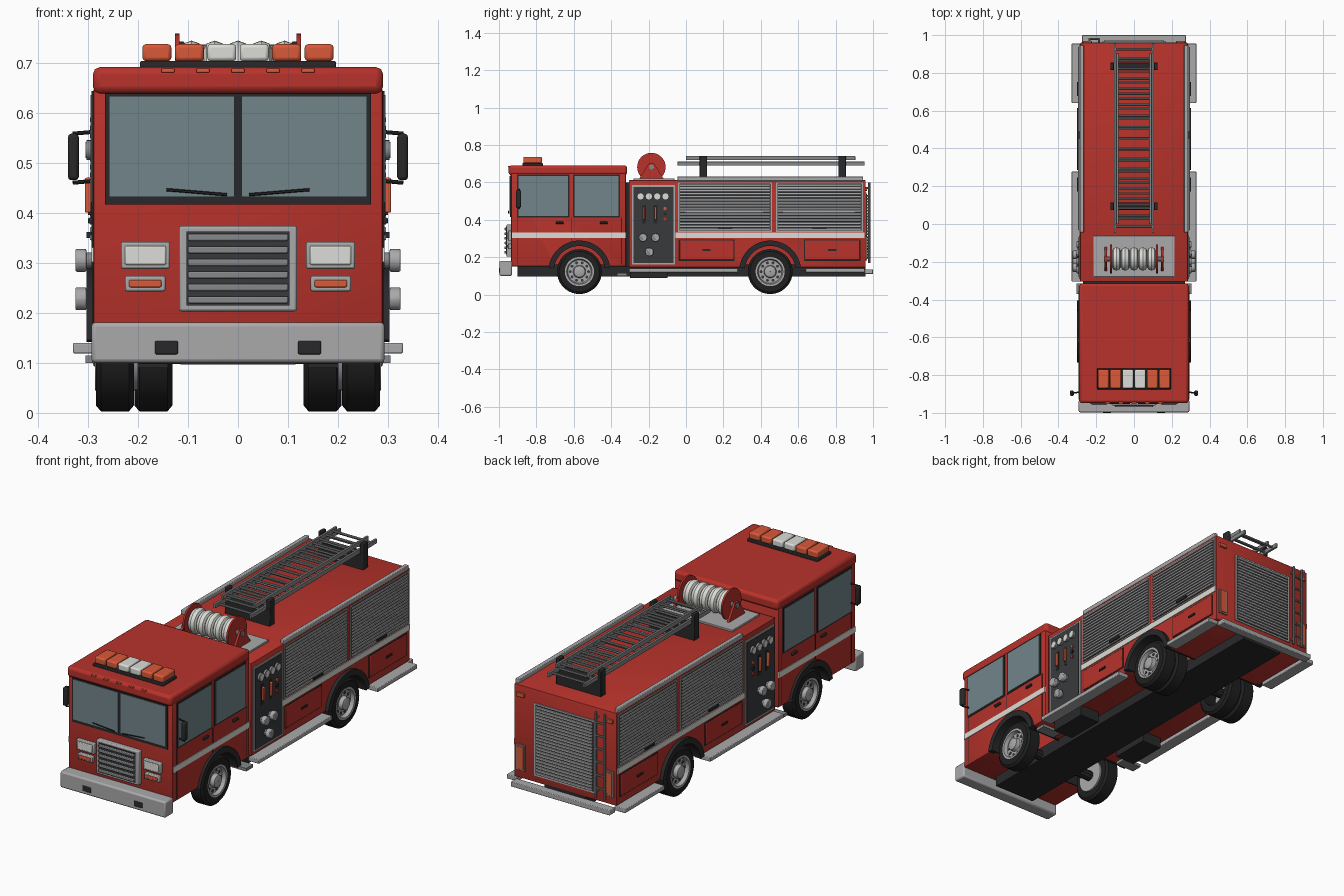
import bpy, bmesh, math
from mathutils import Vector, Matrix

old = bpy.data.objects.get("Cube")
if old:
    bpy.data.objects.remove(old, do_unlink=True)


def material(name, r, g, b, rough=0.5):
    m = bpy.data.materials.new(name)
    m.use_nodes = True
    m.diffuse_color = (r, g, b, 1)
    bsdf = m.node_tree.nodes["Principled BSDF"]
    bsdf.inputs["Base Color"].default_value = (r, g, b, 1)
    bsdf.inputs["Roughness"].default_value = rough
    return m


RED = material("fire red", 0.48, 0.032, 0.024)
SILVER = material("silver", 0.40, 0.40, 0.41)
STEEL = material("dull steel", 0.24, 0.245, 0.25)
WHITE = material("off white", 0.72, 0.72, 0.68)
ORANGE = material("lamp orange", 0.70, 0.10, 0.04)
GLASS = material("window glass", 0.17, 0.235, 0.255)
BLACK = material("black trim", 0.022, 0.022, 0.024)
RUBBER = material("rubber", 0.014, 0.014, 0.015)
CHARCOAL = material("charcoal panel", 0.04, 0.042, 0.045)
made = []


def finish(name, bm, mat, mirror=False, bevel=0, array=None):
    bmesh.ops.recalc_face_normals(bm, faces=bm.faces)
    me = bpy.data.meshes.new(name)
    bm.to_mesh(me)
    bm.free()
    me.materials.append(mat)
    ob = bpy.data.objects.new(name, me)
    bpy.context.collection.objects.link(ob)
    if bevel:
        b = ob.modifiers.new("bevel", "BEVEL")
        b.width, b.segments = bevel, 2
    if array:
        a = ob.modifiers.new("array", "ARRAY")
        a.use_relative_offset, a.use_constant_offset = False, True
        a.count, a.constant_offset_displace = array[0], array[1]
    if mirror:
        ob.modifiers.new("mirror", "MIRROR").use_mirror_merge = False
    made.append(ob)
    return ob


def box(name, x, y, z, mat, **kw):
    bm = bmesh.new()
    size = [b - a for a, b in (x, y, z)]
    mid = [(a + b) / 2 for a, b in (x, y, z)]
    bmesh.ops.create_cube(bm, size=1, matrix=Matrix.Translation(mid) @ Matrix.Diagonal((*size, 1)))
    return finish(name, bm, mat, **kw)


def rod(name, p, q, r, mat, seg=10, **kw):
    p, q = Vector(p), Vector(q)
    bm = bmesh.new()
    turn = (q - p).to_track_quat("Z", "Y").to_matrix().to_4x4()
    bmesh.ops.create_cone(bm, cap_ends=True, segments=seg, radius1=r, radius2=r, depth=(q - p).length,
                          matrix=Matrix.Translation((p + q) / 2) @ turn)
    return finish(name, bm, mat, **kw)


def lathe(name, profile, y, z, mat, start=0, sweep=360, steps=36, **kw):
    """Turn a closed (x, radius) outline about an axis along x."""
    bm = bmesh.new()
    a = math.radians(start)
    vs = [bm.verts.new((x, y + r * math.cos(a), z + r * math.sin(a))) for x, r in profile]
    edges = [bm.edges.new((vs[i - 1], vs[i])) for i in range(len(vs))]
    full = sweep == 360
    if not full:
        bm.faces.new(vs)
    bmesh.ops.spin(bm, geom=edges if full else edges + bm.faces[:], cent=(0, y, z), axis=(1, 0, 0),
                   angle=math.radians(sweep), steps=steps, use_merge=full)
    bmesh.ops.remove_doubles(bm, verts=bm.verts, dist=1e-5)
    return finish(name, bm, mat, **kw)


def ring(x0, x1, r0, r1):
    return [(x0, r0), (x1, r0), (x1, r1), (x0, r1)]


AXLES = {"front": -0.57, "rear": 0.45}
HUB = 0.123

# Main bodies with wheel wells cut out
cab = box("cab_body", (-.29, .29), (-.935, -.32), (.15, .65), RED, bevel=.008)
rear = box("rear_body", (-.285, .285), (-.305, .96), (.145, .612), RED, bevel=.005)
for body, y in ((cab, AXLES["front"]), (rear, AXLES["rear"])):
    for s in (-1, 1):
        cutter = rod("well_cutter", (s * .1, y, HUB), (s * .4, y, HUB), .145, RED, seg=40)
        cutter.hide_render = True
        cut = body.modifiers.new("well", "BOOLEAN")
        cut.operation, cut.object, cut.solver = "DIFFERENCE", cutter, "EXACT"
        bpy.context.view_layer.objects.active = body
        for m in [m.name for m in body.modifiers]:
            bpy.ops.object.modifier_apply(modifier=m)
        made.remove(cutter)
        bpy.data.objects.remove(cutter, do_unlink=True)

box("cab_roof", (-.29, .29), (-.948, -.315), (.638, .691), RED, bevel=.014)
box("cab_gap", (-.27, .27), (-.325, -.3), (.15, .6), BLACK)
box("chassis", (-.115, .115), (-.9, .96), (.097, .16), BLACK)
box("under_tank", (.14, .25), (-.3, -.1), (.09, .15), BLACK, mirror=True)

# Wheels, with doubled rear tyres
TYRE = [(-.038, .075), (-.038, .108), (-.028, .12), (.028, .12), (.038, .108), (.038, .075)]
for place, y in AXLES.items():
    for i, x in enumerate((.246, .169) if place == "rear" else (.246,)):
        lathe(f"{place}_tyre_{i}", [(x + a, r) for a, r in TYRE], y, HUB, RUBBER, mirror=True)
    rim = [(.2, .001), (.2, .078), (.286, .078), (.286, .068), (.268, .062), (.268, .034),
           (.288, .03), (.292, .018), (.292, .001)]
    lathe(f"{place}_rim", rim, y, HUB, SILVER, mirror=True)
    for k in range(10):
        a = k * math.tau / 10
        dy, dz = .049 * math.cos(a), .049 * math.sin(a)
        rod(f"{place}_rim_hole_{k}", (.266, y + dy, HUB + dz), (.27, y + dy, HUB + dz), .008, CHARCOAL,
            mirror=True)
    rod(f"{place}_axle", (-.2, y, HUB), (.2, y, HUB), .025, BLACK)
    lathe(f"{place}_fender", ring(.27, .303, .137, .166), y, HUB, BLACK, 8, 164, 24, mirror=True)
    lathe(f"{place}_well_liner", ring(.11, .28, .139, .146), y, HUB, BLACK, 8, 164, 24, mirror=True)

# Windscreen and wipers
box("windscreen_frame", (-.266, .266), (-.94, -.93), (.416, .638), BLACK)
box("windscreen", (.007, .258), (-.943, -.935), (.431, .633), GLASS, mirror=True)
for s, tip in ((-1, -.143), (1, .143)):
    rod(f"wiper_{s}", (s * .022, -.95, .436), (tip, -.95, .446), .003, BLACK, seg=6)

# Cab sides
for name, y0, y1, handle in (("front", -.895, -.632, -.675), ("back", -.597, -.362, -.44)):
    box(f"{name}_window_frame", (.286, .2925), (y0 - .008, y1 + .008), (.412, .643), BLACK, mirror=True)
    box(f"{name}_window", (.287, .2945), (y0, y1), (.42, .635), GLASS, mirror=True)
    box(f"{name}_door_handle", (.288, .3), (handle - .02, handle + .02), (.378, .39), BLACK, mirror=True,
        bevel=.003)
for i, (y, z) in enumerate(((-.614, .285), (-.9, .16), (-.345, .16))):
    box(f"door_seam_{i}", (.286, .2912), (y - .002, y + .002), (z, .412), BLACK, mirror=True)
box("cab_stripe", (.286, .293), (-.93, -.322), (.302, .331), WHITE, mirror=True)
box("body_stripe", (.28, .289), (-.055, .955), (.302, .331), WHITE, mirror=True)
box("cab_step", (.2, .305), (-.37, -.315), (.1, .115), STEEL, mirror=True)

# Mirrors
box("mirror_housing", (.318, .34), (-.91, -.882), (.465, .558), BLACK, mirror=True, bevel=.007)
for z in (.46, .558):
    rod(f"mirror_arm_{z}", (.285, -.89, z + .004), (.33, -.895, z), .004, BLACK, seg=8, mirror=True)

# Front bumper, grille and lamps
box("front_bumper", (-.293, .293), (-.997, -.93), (.1, .181), SILVER, bevel=.008)
box("bumper_socket", (.12, .166), (-1.0, -.99), (.117, .144), BLACK, mirror=True, bevel=.003)
box("grille_frame", (-.118, .118), (-.96, -.93), (.203, .374), SILVER, bevel=.005)
box("grille_back", (-.103, .103), (-.963, -.955), (.215, .363), CHARCOAL)
box("grille_slats", (-.1, .1), (-.97, -.958), (.219, .233), STEEL, bevel=.003, array=(6, (0, 0, .025)))
for name, x, z, mat in (("headlight", (.136, .234), (.288, .342), WHITE),
                        ("turn_signal", (.145, .226), (.243, .274), ORANGE)):
    e = .008
    box(f"{name}_frame", x, (-.952, -.93), z, SILVER, mirror=True, bevel=.004)
    box(f"{name}_lens", (x[0] + e, x[1] - e), (-.957, -.948), (z[0] + e, z[1] - e), mat, mirror=True, bevel=.003)

# Roof lights
box("light_bar_base", (-.196, .196), (-.875, -.765), (.689, .703), BLACK, bevel=.003)
for i in range(3):
    x = .0325 + i * .0648
    box(f"beacon_{i}", (x - .029, x + .029), (-.87, -.77), (.703, .737), ORANGE if i else WHITE,
        mirror=True, bevel=.007)
box("marker_lights", (-.153, -.127), (-.953, -.94), (.68, .688), ORANGE, bevel=.002, array=(5, (.07, 0, 0)))

# Pump panel
box("pump_panel_frame", (.28, .29), (-.29, -.058), (.16, .585), SILVER, mirror=True)
box("pump_panel", (.284, .293), (-.28, -.068), (.17, .576), CHARCOAL, mirror=True)
for i in range(4):
    y = -.243 + i * .0445
    rod(f"gauge_rim_{i}", (.29, y, .525), (.303, y, .525), .02, STEEL, seg=20, mirror=True)
    rod(f"gauge_face_{i}", (.3, y, .525), (.305, y, .525), .016, WHITE, seg=20, mirror=True)
for i, y in enumerate((-.225, -.163)):
    box(f"lever_slot_{i}", (.29, .295), (y - .01, y + .01), (.38, .48), BLACK, mirror=True)
    box(f"lever_{i}", (.29, .306), (y - .006, y + .006), (.4, .47), ORANGE, mirror=True, bevel=.003)
for i, mat in enumerate((ORANGE, BLACK, RED)):
    z = .46 - i * .028
    rod(f"button_{i}", (.29, -.112, z), (.3, -.112, z), .009, mat, mirror=True)
for i, (y, z) in enumerate(((-.23, .305), (-.163, .305), (-.196, .228))):
    rod(f"valve_pipe_{i}", (.285, y, z), (.325, y, z), .016, STEEL, seg=16, mirror=True)
    rod(f"valve_cap_{i}", (.303, y, z), (.325, y, z), .023, SILVER, seg=12, mirror=True, bevel=.003)

# Side roller shutters and lower lockers
for name, y0, y1 in (("front", -.042, .46), ("rear", .482, .947)):
    mid = (y0 + y1) / 2
    box(f"{name}_shutter_frame", (.28, .288), (y0, y1), (.336, .6), SILVER, mirror=True)
    box(f"{name}_shutter_back", (.28, .29), (y0 + .008, y1 - .008), (.342, .594), CHARCOAL, mirror=True)
    box(f"{name}_shutter_slats", (.285, .296), (y0 + .009, y1 - .009), (.345, .3555), SILVER, mirror=True,
        bevel=.002, array=(16, (0, 0, .0157)))
    box(f"{name}_shutter_handle", (.29, .303), (mid - .037, mid + .037), (.35, .362), BLACK, mirror=True)
for name, y0, y1 in (("front", -.035, .255), ("rear", .635, .93)):
    mid = (y0 + y1) / 2
    box(f"{name}_locker_seam", (.28, .2865), (y0 - .004, y1 + .004), (.181, .294), BLACK, mirror=True)
    box(f"{name}_locker_door", (.28, .29), (y0, y1), (.185, .29), RED, mirror=True, bevel=.003)
    box(f"{name}_locker_handle", (.285, .296), (mid - .022, mid + .022), (.234, .243), BLACK, mirror=True)
for name, y0, y1 in (("front", -.305, .278), ("rear", .64, .955)):
    box(f"{name}_running_board", (.27, .33), (y0, y1), (.119, .14), SILVER, mirror=True, bevel=.003)
box("roof_rail", (.266, .287), (-.045, .947), (.608, .631), SILVER, mirror=True, bevel=.003)

# Hose reel
box("reel_platform", (-.215, .215), (-.28, -.062), (.605, .621), SILVER, bevel=.002)
REEL = (-.185, .682)
rod("reel_axle", (-.16, *REEL), (.16, *REEL), .014, STEEL)
rod("reel_drum", (-.12, *REEL), (.12, *REEL), .045, STEEL, seg=24)
rod("reel_disc", (.117, *REEL), (.126, *REEL), .076, RED, seg=36, mirror=True)
for i in range(5):
    x = -.093 + i * .0465
    coil = [(x + .023 * math.cos(a), .042 + .02 * math.sin(a)) for a in (k * math.pi / 4 for k in range(8))]
    lathe(f"hose_coil_{i}", coil, *REEL, WHITE)
bm = bmesh.new()
foot = [bm.verts.new((.143, REEL[0] + dy, z)) for dy, z in ((-.065, .62), (.065, .62), (.015, .7), (-.015, .7))]
plate = bmesh.ops.extrude_face_region(bm, geom=[bm.faces.new(foot)])
bmesh.ops.translate(bm, vec=(.012, 0, 0), verts=[v for v in plate["geom"] if isinstance(v, bmesh.types.BMVert)])
finish("reel_bracket", bm, RED, mirror=True)

# Roof ladder in two sections
for i, (x, y0, y1, z) in enumerate(((.1, -.045, .955, .70), (.088, .0, .905, .73))):
    box(f"ladder_rail_{i}", (x - .006, x + .006), (y0, y1), (z - .011, z + .011), STEEL, mirror=True, bevel=.002)
    rod(f"ladder_rungs_{i}", (-x, y0 + .03, z), (x, y0 + .03, z), .006, STEEL, seg=8,
        array=(17, (0, (y1 - y0 - .06) / 16, 0)))
for i, y in enumerate((.093, .835)):
    box(f"ladder_support_{i}", (-.125, .125), (y - .02, y + .02), (.608, .69), BLACK, bevel=.003)
    box(f"ladder_post_{i}", (.107, .125), (y - .02, y + .02), (.68, .742), BLACK, mirror=True, bevel=.003)

# Back of the truck
box("back_shutter_frame", (-.17, .17), (.955, .965), (.18, .545), SILVER)
box("back_shutter_back", (-.16, .16), (.958, .967), (.188, .537), CHARCOAL)
box("back_shutter_slats", (-.158, .158), (.963, .972), (.191, .202), SILVER, bevel=.002,
    array=(22, (0, 0, .0158)))
box("back_step", (-.275, .275), (.955, 1.0), (.11, .135), SILVER, bevel=.003)
box("tail_lamp_frame", (.222, .272), (.955, .966), (.185, .315), STEEL, mirror=True)
box("tail_lamp", (.228, .266), (.96, .97), (.192, .308), ORANGE, mirror=True, bevel=.002)
box("upper_tail_lamp", (.225, .268), (.955, .969), (.555, .575), ORANGE, mirror=True, bevel=.002)
for x in (-.235, -.185):
    rod(f"back_ladder_rail_{x}", (x, .98, .17), (x, .98, .6), .006, STEEL)
    for z in (.2, .57):
        rod(f"back_ladder_mount_{x}_{z}", (x, .95, z), (x, .98, z), .005, STEEL, seg=8)
rod("back_ladder_rungs", (-.235, .98, .22), (-.185, .98, .22), .005, STEEL, seg=8, array=(6, (0, 0, .066)))

# Smooth the round parts, keeping edges sharp
bpy.ops.object.select_all(action="DESELECT")
for ob in made:
    ob.select_set(True)
bpy.context.view_layer.objects.active = made[0]
bpy.ops.object.shade_smooth_by_angle(angle=math.radians(35))
